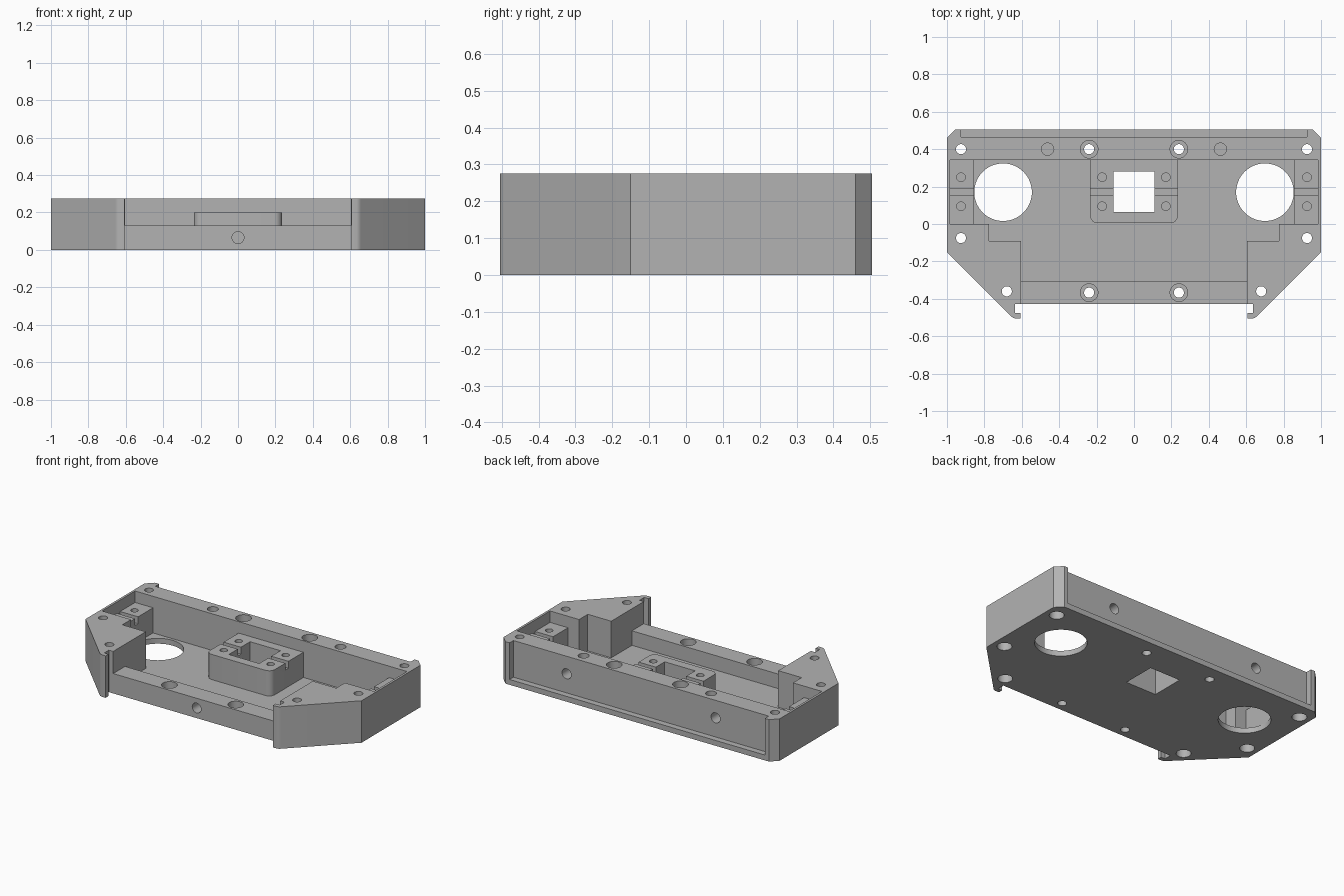
import bpy
import bmesh
from math import pi, cos, sin
from mathutils import Matrix

default = bpy.data.objects.get("Cube")
if default:
    bpy.data.objects.remove(default, do_unlink=True)

TOP = 0.275
FLOOR = 0.035
MOUNT_TOP = 0.2
FRONT_TOP = 0.13
OVER = 0.4

grey = bpy.data.materials.new("light_grey")
grey.use_nodes = True
colour = (0.45, 0.45, 0.45, 1)
grey.diffuse_color = colour
grey.node_tree.nodes["Principled BSDF"].inputs["Base Color"].default_value = colour


def prism(bm, points, z0, z1):
    """Extrude a flat outline between two heights."""
    face = bm.faces.new([bm.verts.new((x, y, z0)) for x, y in points])
    moved = bmesh.ops.extrude_face_region(bm, geom=[face])["geom"]
    for v in moved:
        if isinstance(v, bmesh.types.BMVert):
            v.co.z = z1


def mirrored(half):
    """Close a right-hand outline with its mirror image."""
    return half + [(-x, y) for x, y in reversed(half)]


def box(bm, x0, x1, y0, y1, z0, z1):
    prism(bm, [(x0, y0), (x1, y0), (x1, y1), (x0, y1)], z0, z1)


def hole(bm, x, y, r, z0, z1, n=32):
    prism(bm, [(x + r * cos(2 * pi * i / n), y + r * sin(2 * pi * i / n))
               for i in range(n)], z0, z1)


def cross_hole(bm, x, z, r, y0, y1):
    place = Matrix.Translation((x, (y0 + y1) / 2, z)) @ Matrix.Rotation(pi / 2, 4, 'X')
    bmesh.ops.create_cone(bm, cap_ends=True, segments=32, radius1=r, radius2=r,
                          depth=y1 - y0, matrix=place)


def make(name, bm):
    bmesh.ops.recalc_face_normals(bm, faces=bm.faces)
    mesh = bpy.data.meshes.new(name)
    bm.to_mesh(mesh)
    bm.free()
    mesh.materials.append(grey)
    obj = bpy.data.objects.new(name, mesh)
    bpy.context.collection.objects.link(obj)
    return obj


def combine(target, bm, operation='DIFFERENCE'):
    """Boolean a set of separate solids into the target and discard them."""
    tool = make("cutter", bm)
    tool.hide_render = True
    mod = target.modifiers.new("cut", 'BOOLEAN')
    mod.operation = operation
    mod.solver = 'EXACT'
    mod.object = tool
    bpy.context.view_layer.objects.active = target
    bpy.ops.object.modifier_apply(modifier=mod.name)
    bpy.data.objects.remove(tool, do_unlink=True)


# Solid housing with front horns, rounded tips and chamfered back corners
bm = bmesh.new()
prism(bm, mirrored([(0.636, -0.428), (0.636, -0.476), (0.606, -0.476), (0.606, -0.505),
                    (0.635, -0.505), (0.648, -0.501), (0.657, -0.493),
                    (1, -0.15), (1, 0.46), (0.955, 0.505)]), 0, TOP)
housing = make("housing", bm)

# Inner tray with stepped corner blocks
bm = bmesh.new()
prism(bm, mirrored([(0.605, -0.305), (0.605, -0.09), (0.775, -0.09),
                    (0.775, 0), (0.985, 0), (0.985, 0.342)]), FLOOR, OVER)
combine(housing, bm)

# Lowered front wall and recessed back panel
bm = bmesh.new()
box(bm, -0.605, 0.605, -0.6, -0.2, FRONT_TOP, OVER)
box(bm, -0.925, 0.925, 0.465, 0.6, FLOOR, OVER)
combine(housing, bm)

# Centre mount with rounded front corners, and two side mounts
bm = bmesh.new()
r = 0.04
corner = [(0.235 - r + r * sin(a * pi / 12), 0.005 + r - r * cos(a * pi / 12))
          for a in range(7)]
prism(bm, mirrored(corner + [(0.235, 0.36)]), 0.02, MOUNT_TOP)
for s in (-1, 1):
    x0, x1 = sorted((s * 0.855, s * 0.993))
    box(bm, x0, x1, -0.02, 0.36, 0.02, MOUNT_TOP)
combine(housing, bm, 'UNION')

# Large openings, through holes, blind holes and cross holes
bm = bmesh.new()
box(bm, -0.11, 0.11, 0.063, 0.282, -0.1, OVER)
cross_hole(bm, 0, 0.066, 0.032, -0.5, -0.35)
for s in (-1, 1):
    hole(bm, s * 0.7, 0.17, 0.154, -0.1, OVER, 64)
    for x, y in ((0.925, 0.4), (0.925, -0.075), (0.68, -0.36), (0.24, 0.4), (0.24, -0.367)):
        hole(bm, s * x, y, 0.027, -0.1, OVER)
    hole(bm, s * 0.462, 0.4, 0.033, 0.15, OVER)
    cross_hole(bm, s * 0.54, 0.16, 0.033, 0.39, 0.6)
    for x in (0.17, 0.925):
        for y in (0.095, 0.25):
            hole(bm, s * x, y, 0.023, 0.08, 0.26, 24)
combine(housing, bm)

# Counterbores and the mount grooves
bm = bmesh.new()
for s in (-1, 1):
    for x, y in ((0.925, 0.4), (0.925, -0.075), (0.68, -0.36)):
        hole(bm, s * x, y, 0.044, -0.1, 0.14)
    hole(bm, s * 0.24, 0.4, 0.047, 0.2, OVER)
    hole(bm, s * 0.24, -0.367, 0.047, 0.07, OVER)
    for a, b in ((0.1, 0.25), (0.84, 0.985)):
        x0, x1 = sorted((s * a, s * b))
        box(bm, x0, x1, 0.155, 0.187, 0.155, 0.25)
combine(housing, bm)

# Smooth the round walls and keep every edge crisp
bpy.ops.object.select_all(action='DESELECT')
housing.select_set(True)
bpy.context.view_layer.objects.active = housing
bpy.ops.object.shade_smooth_by_angle(angle=pi / 6)
